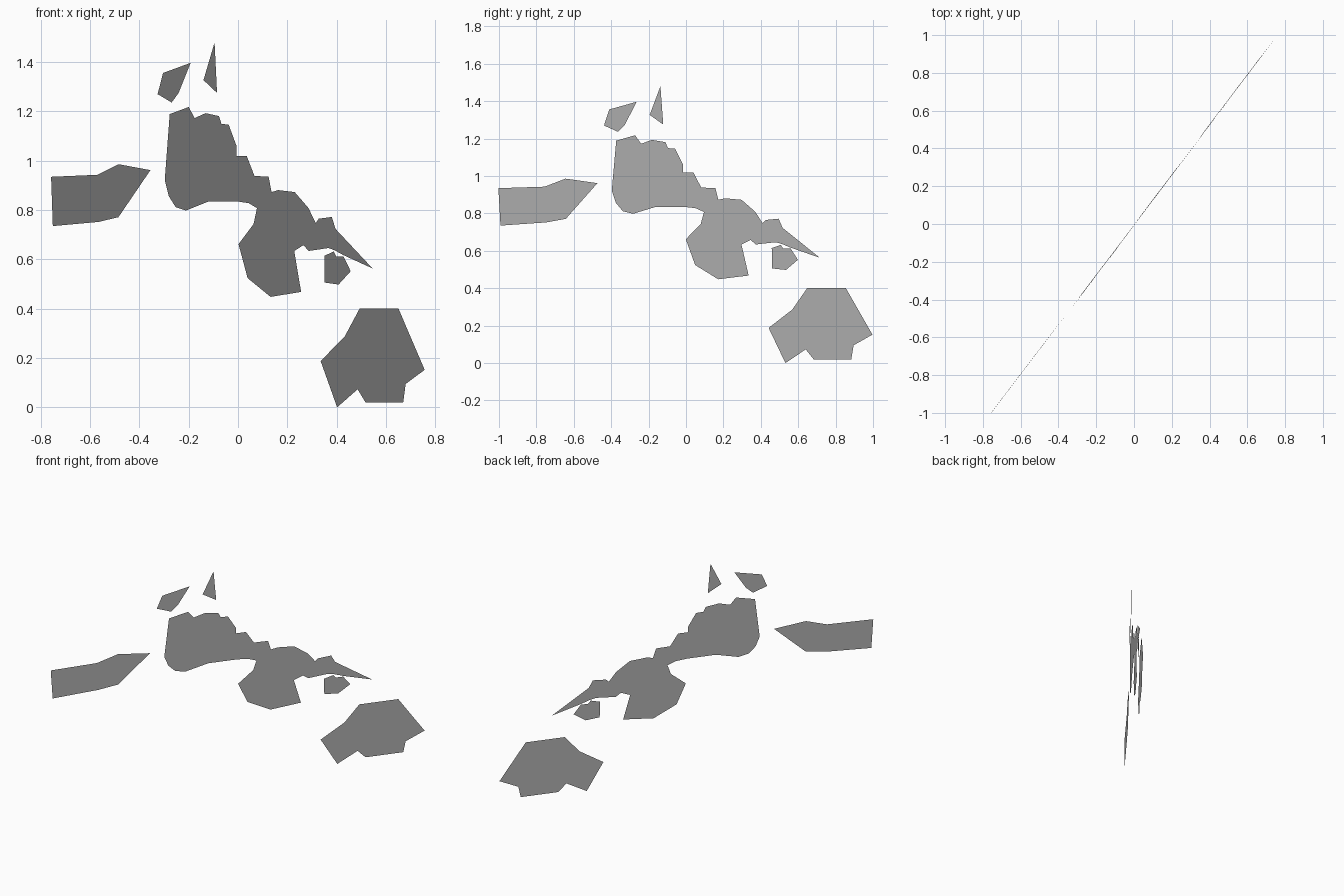
import bpy, bmesh

# One grey for every plate
grey = bpy.data.materials.new("mid_grey")
grey.diffuse_color = (0.48, 0.48, 0.48, 1)


def on_wall(x, z):
    """Place a front outline point on the slanting upright plane."""
    return (x, 1.315 * x - 0.01 * z + 0.003, z)


def plate(name, outline):
    """Flat single-sided plate from its outline, facing the front right."""
    bm = bmesh.new()
    face = bm.faces.new([bm.verts.new(on_wall(x, z)) for x, z in outline])
    face.normal_update()
    if face.normal.y > 0:
        face.normal_flip()
    bmesh.ops.triangulate(bm, faces=[face], ngon_method='EAR_CLIP')
    mesh = bpy.data.meshes.new(name)
    bm.to_mesh(mesh)
    bm.free()
    mesh.materials.append(grey)
    obj = bpy.data.objects.new(name, mesh)
    bpy.context.collection.objects.link(obj)


# Separate plate on the far left
plate("left_plate", [
    (-.758, .935), (-.57, .943), (-.485, .986), (-.355, .962),
    (-.485, .771), (-.565, .752), (-.751, .735)])

# Two small pieces along the top
plate("top_shard", [
    (-.326, 1.27), (-.304, 1.356), (-.192, 1.397), (-.241, 1.275),
    (-.269, 1.236)])
plate("top_spike", [(-.095, 1.48), (-.085, 1.275), (-.14, 1.327)])

# Large central piece, in two halves that meet at the narrow neck
plate("upper_body", [
    (-.277, 1.189), (-.2, 1.218), (-.176, 1.173), (-.131, 1.193),
    (-.077, 1.181), (-.067, 1.149), (-.038, 1.147), (-.006, 1.06),
    (-.006, 1.02), (.035, 1.02), (.067, .938), (.124, .936), (.136, .873),
    (.077, .808), (.043, .828), (-.002, .835), (-.119, .835),
    (-.212, .798), (-.253, .812), (-.281, .857), (-.297, .922)])
plate("lower_body", [
    (.136, .873), (.163, .881), (.23, .873), (.286, .808), (.315, .747),
    (.327, .765), (.38, .772), (.396, .723), (.546, .563), (.428, .617),
    (.392, .637), (.367, .646), (.286, .634), (.266, .658), (.228, .634),
    (.256, .468), (.132, .448), (.039, .524), (.002, .662), (.063, .743),
    (.077, .808)])

# Small piece under the pointed tail
plate("small_plate", [
    (.351, .615), (.388, .632), (.398, .612), (.428, .612), (.457, .552),
    (.408, .498), (.351, .506)])

# Separate plate at the bottom right
plate("bottom_plate", [
    (.493, .4), (.651, .4), (.757, .152), (.68, .095), (.67, .02),
    (.517, .02), (.485, .073), (.402, 0), (.335, .188), (.432, .286)])
